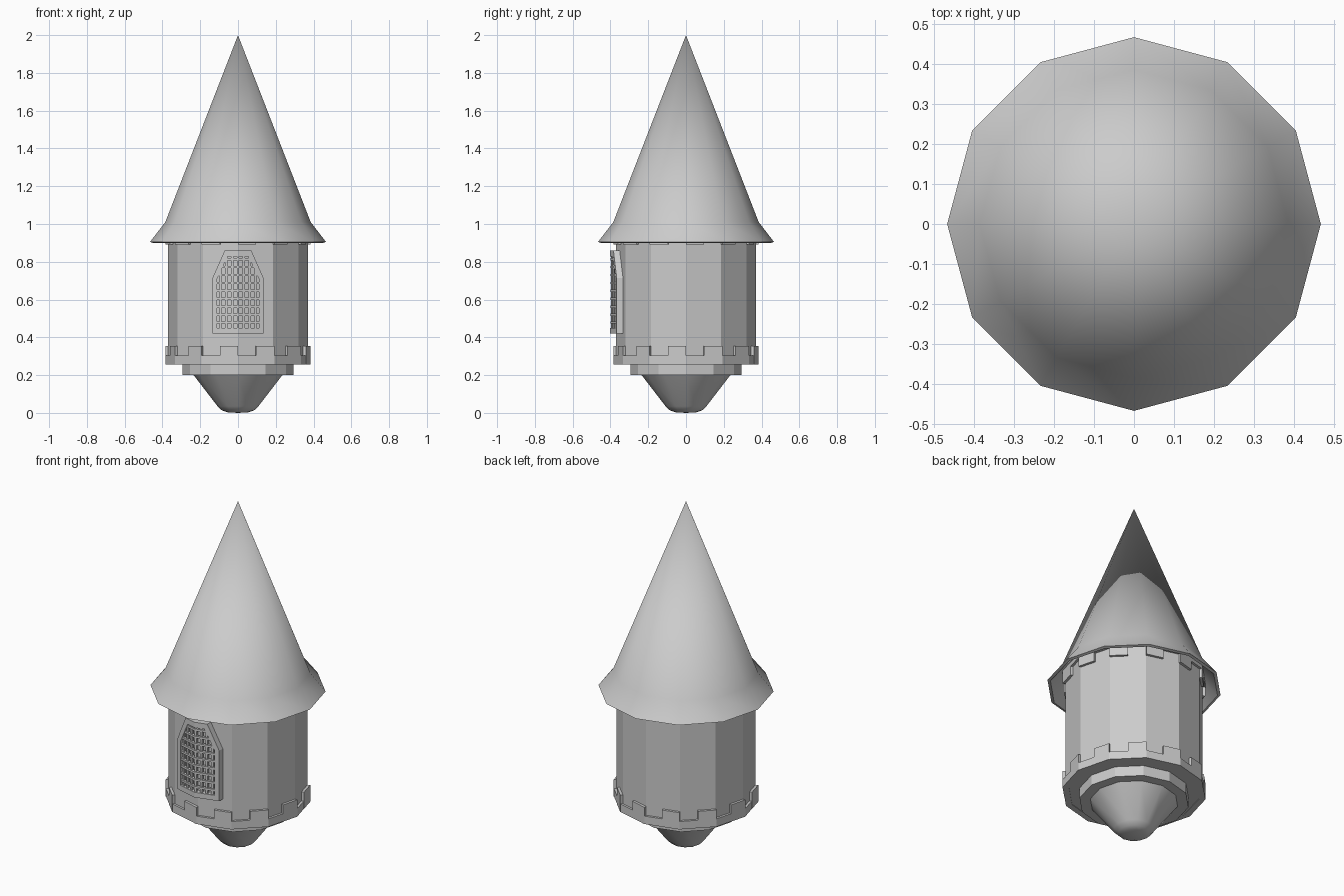
import bpy, bmesh, math

if "Cube" in bpy.data.objects:
    bpy.data.objects.remove(bpy.data.objects["Cube"])

N = 12
stone = bpy.data.materials.new("grey_stone")
stone.diffuse_color = (0.6, 0.6, 0.6, 1)
stone.use_nodes = True
stone.node_tree.nodes["Principled BSDF"].inputs["Base Color"].default_value = stone.diffuse_color


def make(name, bm, smooth=None):
    bmesh.ops.remove_doubles(bm, verts=bm.verts, dist=1e-5)
    bmesh.ops.recalc_face_normals(bm, faces=bm.faces)
    me = bpy.data.meshes.new(name)
    bm.to_mesh(me)
    bm.free()
    me.materials.append(stone)
    ob = bpy.data.objects.new(name, me)
    bpy.context.collection.objects.link(ob)
    if smooth:
        bpy.ops.object.select_all(action='DESELECT')
        ob.select_set(True)
        bpy.context.view_layer.objects.active = ob
        bpy.ops.object.shade_smooth_by_angle(angle=math.radians(smooth))
    return ob


def polar(r, z, i):
    a = 2 * math.pi * i / N
    return (r * math.cos(a), r * math.sin(a), z)


def lathe(name, profile, smooth=None):
    """Revolve (radius, z) points in 12 sides; radius 0 makes a single tip."""
    bm = bmesh.new()
    rings = [[bm.verts.new(polar(r, z, i)) for i in range(N)] if r > 0
             else [bm.verts.new((0, 0, z))] * N for r, z in profile]
    for a, b in zip(rings, rings[1:]):
        for i in range(N):
            j = (i + 1) % N
            vs = list(dict.fromkeys([a[i], a[j], b[j], b[i]]))
            bm.faces.new(vs)
    return make(name, bm, smooth)


# Roof with flared brim, and an inner lip underneath
lathe("roof", [(0, 2.0), (0.385, 1.01), (0.466, 0.905), (0.45, 0.9),
               (0.37, 0.985)], 50)
# Tower wall
lathe("tower_wall", [(0, 0.26), (0.37, 0.26), (0.37, 0.99), (0, 0.99)])
# Stepped plate and rounded corbel below
lathe("base_plate", [(0, 0.2), (0.293, 0.2), (0.293, 0.262), (0, 0.262)])
lathe("corbel", [(0, 0.2), (0.235, 0.2), (0.108, 0.035), (0.085, 0.013),
                 (0.055, 0.003), (0, 0)], 50)


def battlement(name, z_ring, z_band, z_tip, later_half):
    """Twelve-sided band; half of each side carries a tooth."""
    lathe(name + "_band", [(0.35, z_ring), (0.384, z_ring), (0.384, z_band),
                           (0.35, z_band), (0.35, z_ring)])
    bm = bmesh.new()
    for i in range(N):
        t0, t1 = (0.5, 1.0) if later_half else (0.0, 0.5)
        corners = []
        for r in (0.355, 0.385):
            p, q = polar(r, 0, i), polar(r, 0, i + 1)
            for t in (t0, t1):
                corners.append([p[k] + (q[k] - p[k]) * t for k in (0, 1)])
        base = [corners[k] for k in (0, 1, 3, 2)]
        lo = [bm.verts.new((x, y, z_ring)) for x, y in base]
        hi = [bm.verts.new((x, y, z_tip)) for x, y in base]
        bm.faces.new(lo)
        bm.faces.new(hi)
        for k in range(4):
            m = (k + 1) % 4
            bm.faces.new([lo[k], lo[m], hi[m], hi[k]])
    bmesh.ops.recalc_face_normals(bm, faces=bm.faces)
    # neighbouring teeth do not touch, so welding is harmless
    make(name + "_teeth", bm)


battlement("lower_battlement", 0.257, 0.303, 0.355, True)
battlement("upper_battlement", 0.99, 0.945, 0.892, False)


# Window, bent around the front corner of the wall
def on_wall(x, z, d):
    return (x, -(0.37 + d) + abs(x) * math.tan(math.pi / N), z)


outer = [(-0.135, 0.42), (0, 0.42), (0.135, 0.42), (0.135, 0.715),
         (0.07, 0.86), (0, 0.86), (-0.07, 0.86), (-0.135, 0.715)]
inner = [(-0.11, 0.45), (0, 0.45), (0.11, 0.45), (0.11, 0.71),
         (0.055, 0.828), (0, 0.828), (-0.055, 0.828), (-0.11, 0.71)]
bm = bmesh.new()
loops = [[bm.verts.new(on_wall(x, z, d)) for x, z in pts]
         for pts, d in ((outer, -0.005), (outer, 0.033), (inner, 0.033), (inner, -0.005))]
for k in range(4):
    a, b = loops[k], loops[(k + 1) % 4]
    for i in range(8):
        j = (i + 1) % 8
        bm.faces.new([a[i], a[j], b[j], b[i]])
make("window_frame", bm)


def bar(bm, x0, x1, z0, z1, d0, d1):
    xs = [x0, 0, x1] if x0 < 0 < x1 else [x0, x1]
    secs = [[bm.verts.new(on_wall(x, z, d))
             for z, d in ((z0, d0), (z1, d0), (z1, d1), (z0, d1))] for x in xs]
    bm.faces.new(secs[0])
    bm.faces.new(secs[-1])
    for a, b in zip(secs, secs[1:]):
        for i in range(4):
            j = (i + 1) % 4
            bm.faces.new([a[i], a[j], b[j], b[i]])


# Window grille: seven upright and nine level bars
W = 0.006
bm = bmesh.new()
for k in range(-3, 4):
    x = k * 0.031
    top = min(0.835, 0.71 + (0.115 - abs(x)) / 0.055 * 0.118)
    bar(bm, x - W, x + W, 0.44, top, 0.012, 0.026)
make("grille_uprights", bm)
bm = bmesh.new()
for k in range(9):
    z = 0.478 + k * 0.042
    half = 0.115 if z < 0.71 else 0.115 - (z - 0.71) / 0.118 * 0.055
    bar(bm, -half, half, z - W, z + W, 0.014, 0.031)
make("grille_level_bars", bm)
